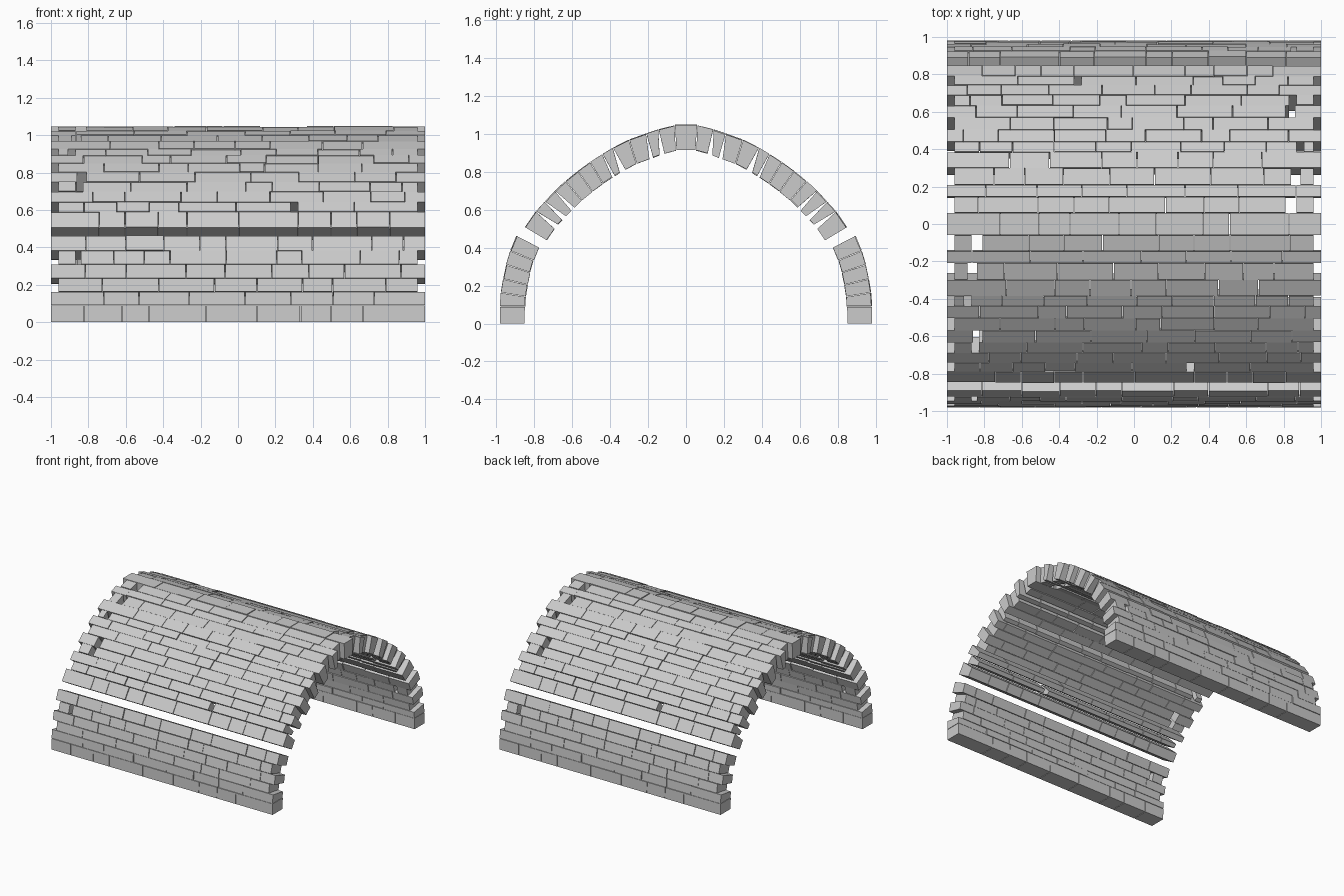
import bpy, bmesh, math, random
from mathutils import Vector

if "Cube" in bpy.data.objects:
    bpy.data.objects.remove(bpy.data.objects["Cube"])

random.seed(4)

# Outer joints of the courses on the front half: (distance from middle, height)
LOWER = [(.982, 0), (.98, .09), (.975, .163), (.963, .235), (.947, .31), (.925, .383), (.892, .463)]
UPPER = [(.847, .507), (.79, .59), (.743, .642), (.69, .698), (.635, .75), (.57, .803),
         (.505, .85), (.44, .892), (.385, .925), (.30, .968), (.21, 1.0), (.145, 1.022), (.06, 1.043)]
DEPTH = .13
# Joints that open into wedges on the underside: (upper index, half width)
WEDGES = {1: .013, 2: .013, 3: .01, 7: .006, 8: .015, 10: .009, 11: .012}
# Knocked-out pieces: course key -> (x start, x end)
HOLES = {('low', 4): (-.87, -.84), ('up', 1): (.28, .32), ('up', 3): (-.87, -.83), ('up', 4): (-.86, -.81),
         ('up', 7): (-.91, -.87), ('up', 9): (-.89, -.84), ('up', 11): (-.87, -.81)}


def inner(p):
    """Point on the underside below an outer joint."""
    v = Vector(p)
    if v.y < .1:
        return Vector((v.x - DEPTH, v.y))
    return v * (1 - DEPTH / v.length)


def add_brick(bm, quad, x0, x1):
    """Prism with a four-point (y, z) section between x0 and x1."""
    ends = [[bm.verts.new((x, -p[0], p[1])) for p in quad] for x in (x0, x1)]
    bm.faces.new(ends[0])
    bm.faces.new(ends[1][::-1])
    for i in range(4):
        j = (i + 1) % 4
        bm.faces.new((ends[0][j], ends[0][i], ends[1][i], ends[1][j]))


def lay(bm, quad, x0, x1):
    """Fill a run of one course with bricks of varied length."""
    x = x0
    while x < x1 - 1e-4:
        nxt = x + random.uniform(.13, .32)
        if x1 - nxt < .08:
            nxt = x1
        c = sum((Vector(p) for p in quad), Vector((0, 0))) / 4
        lift = c.normalized() * random.uniform(-.003, .003)
        if min(p[1] for p in quad) < .01:
            lift = Vector((0, 0))
        add_brick(bm, [Vector(p) + lift for p in quad],
                  x + (.002 if x > x0 else 0), nxt - (.002 if nxt < x1 else 0))
        x = nxt


def course(bm, quad, recess, hole=None):
    a, b = (-.96, .96) if recess else (-1, 1)
    if hole:
        lay(bm, quad, a, hole[0])
        lay(bm, quad, hole[1], b)
    else:
        lay(bm, quad, a, b)


def finish(bm, name):
    bmesh.ops.recalc_face_normals(bm, faces=bm.faces)
    me = bpy.data.meshes.new(name)
    bm.to_mesh(me)
    bm.free()
    ob = bpy.data.objects.new(name, me)
    bpy.context.collection.objects.link(ob)
    return ob


def build_side(joints, key, wedges, name):
    bm = bmesh.new()
    for i in range(len(joints) - 1):
        p, q = Vector(joints[i]), Vector(joints[i + 1])
        t = (q - p).normalized()
        ip = inner(p) + t * wedges.get(i, 0)
        iq = inner(q) - t * wedges.get(i + 1, 0)
        g = t * .0015
        if i == 0:
            quad = [p, q - g, iq - g, ip]
        else:
            quad = [p + g, q - g, iq - g, ip + g]
        course(bm, quad, i % 2 == (0 if key == 'low' and i else 1), HOLES.get((key, i)))
    front = finish(bm, name + "_front")
    # the back half is the front half turned half way round
    back = bpy.data.objects.new(name + "_back", front.data)
    back.rotation_euler.z = math.pi
    bpy.context.collection.objects.link(back)


# Springing walls and vault
build_side(LOWER, 'low', {}, "lower_wall")
build_side(UPPER, 'up', WEDGES, "vault")

# Crown course along the top
bm = bmesh.new()
course(bm, [(.058, 1.047), (-.058, 1.047), (-.05, .917), (.05, .917)], False)
finish(bm, "crown_course")
